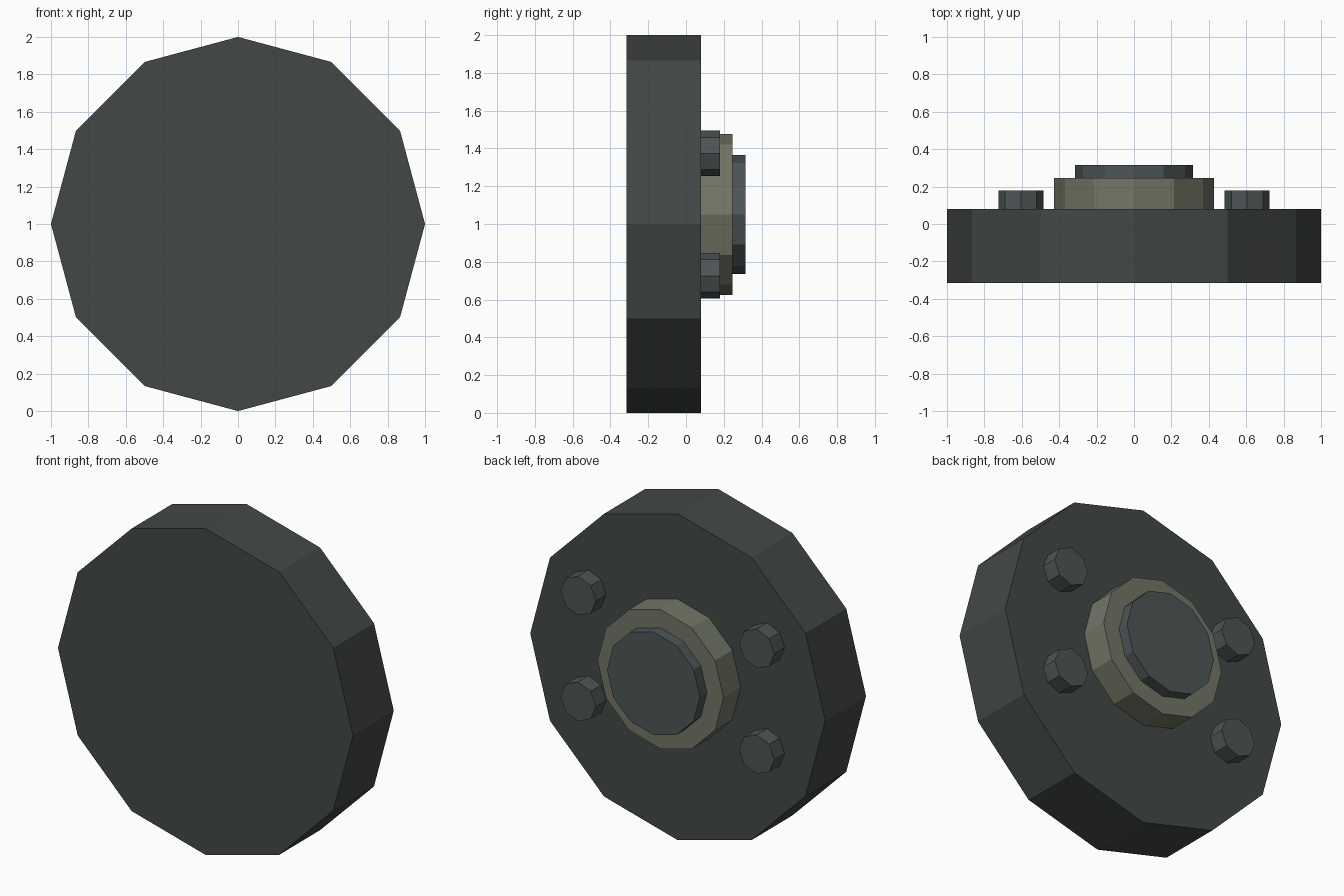
import bpy, math

if "Cube" in bpy.data.objects:
    bpy.data.objects.remove(bpy.data.objects["Cube"])


def material(name, rgb):
    m = bpy.data.materials.new(name)
    m.diffuse_color = (*rgb, 1)
    m.use_nodes = True
    m.node_tree.nodes["Principled BSDF"].inputs["Base Color"].default_value = m.diffuse_color
    return m


def disc(name, sides, radius, x, z, y0, y1, mat):
    # Flat-faced prism along y, first corner pointing along +x
    bpy.ops.mesh.primitive_cylinder_add(
        vertices=sides, radius=radius, depth=y1 - y0,
        location=(x, (y0 + y1) / 2, z), rotation=(math.pi / 2, 0, 0))
    ob = bpy.context.object
    ob.name = name
    ob.data.materials.append(mat)
    return ob


rubber = material("dark_rubber", (0.055, 0.064, 0.060))
olive = material("olive_metal", (0.17, 0.18, 0.13))
steel = material("dark_steel", (0.075, 0.090, 0.095))
bolt_steel = material("bolt_steel", (0.075, 0.090, 0.088))

# Wheel body
disc("wheel", 12, 1.0, 0, 1.0, -0.315, 0.08, rubber)

# Hub ring and raised cap, set slightly above the wheel centre
HUB_Z = 1.05
disc("hub_ring", 12, 0.427, 0, HUB_Z, 0.08, 0.247, olive)
disc("hub_cap", 12, 0.315, 0, HUB_Z, 0.247, 0.315, steel)

# Four bolts around the hub
for sx, side in ((-1, "left"), (1, "right")):
    for sz, level in ((-1, "lower"), (1, "upper")):
        disc(f"bolt_{level}_{side}", 8, 0.12, sx * 0.605, HUB_Z + sz * 0.324,
             0.08, 0.18, bolt_steel)
